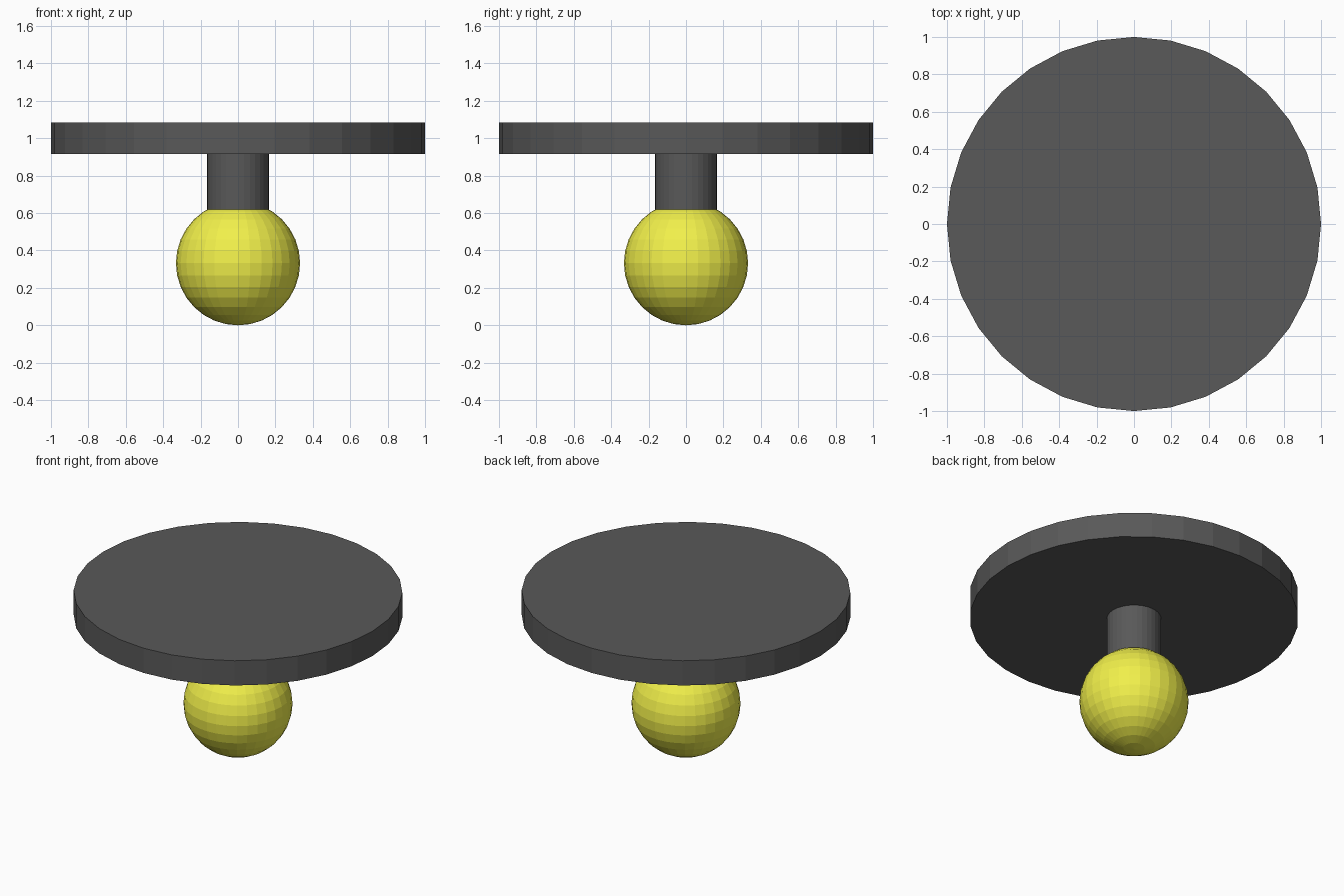
import bpy

if "Cube" in bpy.data.objects:
    bpy.data.objects.remove(bpy.data.objects["Cube"])


def material(name, rgb):
    mat = bpy.data.materials.new(name)
    mat.diffuse_color = (*rgb, 1.0)
    mat.use_nodes = True
    mat.node_tree.nodes["Principled BSDF"].inputs["Base Color"].default_value = mat.diffuse_color
    return mat


def finish(name, mat):
    obj = bpy.context.object
    obj.name = name
    obj.data.materials.append(mat)
    return obj


def cylinder(name, radius, z0, z1, mat):
    bpy.ops.mesh.primitive_cylinder_add(
        vertices=32, radius=radius, depth=z1 - z0, location=(0, 0, (z0 + z1) / 2))
    return finish(name, mat)


dark_grey = material("dark_grey", (0.1, 0.1, 0.1))
yellow = material("yellow", (0.88, 0.87, 0.07))

# Wide round plate on top
cylinder("top_plate", 1.0, 0.917, 1.083, dark_grey)

# Stem, sunk into the ball and meeting the plate
cylinder("stem", 0.165, 0.50, 0.93, dark_grey)

# Faceted ball at the bottom
bpy.ops.mesh.primitive_uv_sphere_add(
    segments=32, ring_count=16, radius=0.332, location=(0, 0, 0.332))
finish("ball", yellow)
